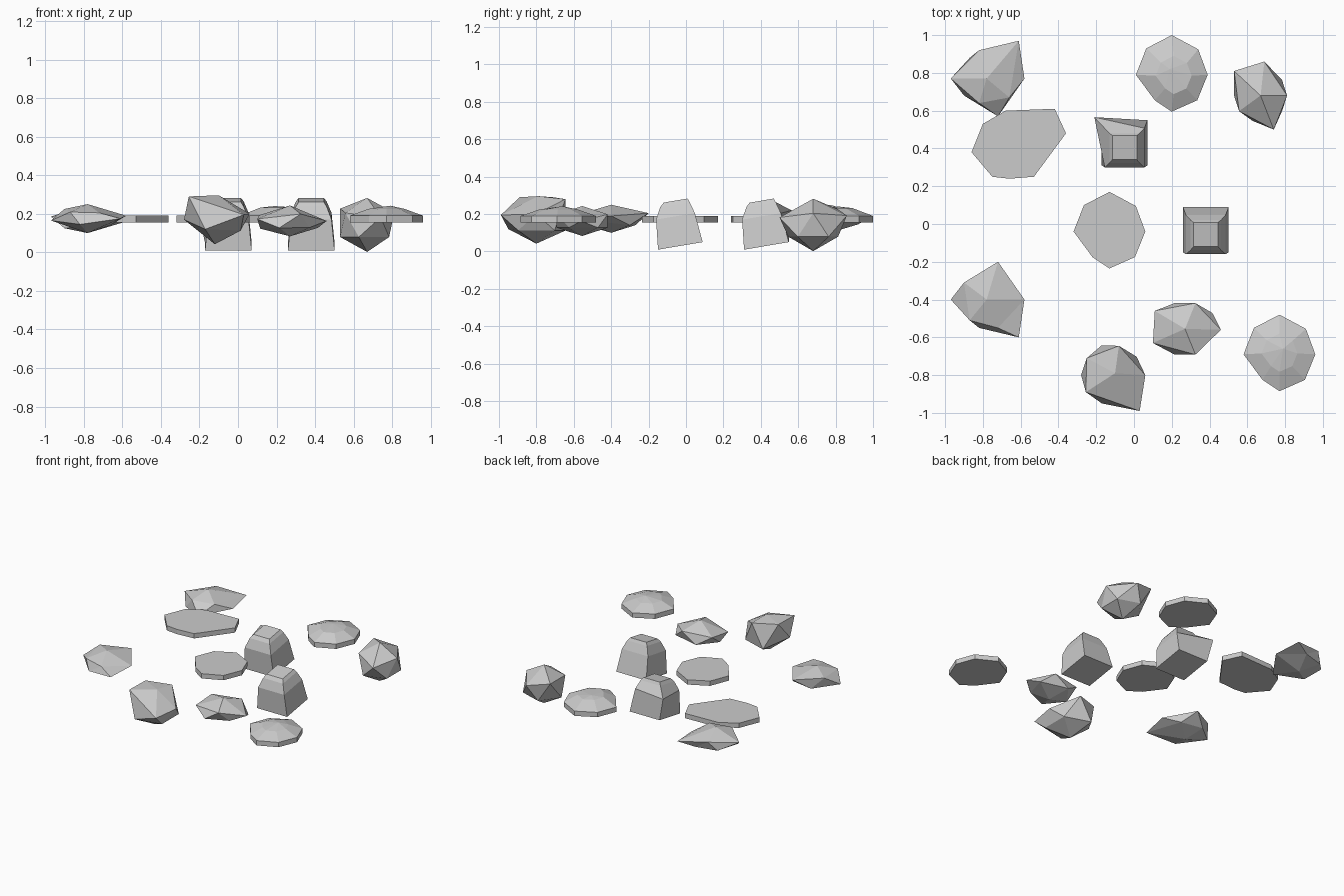
import bpy, bmesh
from math import radians, pi
from mathutils import Matrix, Vector

if "Cube" in bpy.data.objects:
    bpy.data.objects.remove(bpy.data.objects["Cube"])


def finish(name, bm, matrix=Matrix()):
    bm.transform(matrix)
    bmesh.ops.recalc_face_normals(bm, faces=bm.faces)
    mesh = bpy.data.meshes.new(name)
    bm.to_mesh(mesh)
    bm.free()
    ob = bpy.data.objects.new(name, mesh)
    bpy.context.collection.objects.link(ob)
    return ob


def boulder(name, loc, size, pulls, turn=0):
    """Twenty-sided stone; pulls move single corners (offsets from centre).
    Corner 0 = bottom, 1-5 lower ring, 6-10 upper ring, 11 = top."""
    bm = bmesh.new()
    bmesh.ops.create_icosphere(bm, subdivisions=1, radius=1)
    bmesh.ops.scale(bm, vec=size, verts=bm.verts)
    bm.verts.ensure_lookup_table()
    for i, co in pulls.items():
        bm.verts[i].co = co
    finish(name, bm, Matrix.Translation(loc) @ Matrix.Rotation(turn, 4, 'X'))


def loft(bm, rings, apex=None):
    """Stack rings of points, cap the bottom and close the top."""
    rows = [[bm.verts.new(p) for p in r] for r in rings]
    n = len(rows[0])
    bm.faces.new(rows[0][::-1])
    for a, b in zip(rows, rows[1:]):
        for i in range(n):
            j = (i + 1) % n
            bm.faces.new((a[i], a[j], b[j], b[i]))
    top = rows[-1]
    if apex:
        tip = bm.verts.new(apex)
        for i in range(n):
            bm.faces.new((top[i], top[(i + 1) % n], tip))
    else:
        bm.faces.new(top)


def slab(name, loc, outline, hump=None, apex=None):
    """Flat paving stone, optionally with a faceted hump on top."""
    rings = [[(x, y, z) for x, y in outline] for z in (0.155, 0.19)]
    if hump:
        s, dx, dy, z = hump
        rings.append([(x * s + dx, y * s + dy, z) for x, y in outline])
    bm = bmesh.new()
    loft(bm, rings, apex)
    if hump:
        bmesh.ops.triangulate(bm, faces=[f for f in bm.faces if f.normal.z >= 0 and
                                         max(v.co.z for v in f.verts) > 0.2])
    finish(name, bm, Matrix.Translation((*loc, 0)))


def block(name, loc, corner=None):
    """Tilted, tapering block with a chamfered top."""
    rings = []
    for h, r, dy in ((0, .121, 0), (.16, .105, 0), (.222, .08, .008), (.243, .065, .015)):
        rings.append([(x * r, y * r + dy, h) for x, y in ((-1, -1), (1, -1), (1, 1), (-1, 1))])
    if corner:
        rings[1][3] = corner
    bm = bmesh.new()
    loft(bm, rings)
    finish(name, bm, Matrix.Translation((*loc, 0.03)) @ Matrix.Rotation(radians(9.5), 4, 'X'))


# boulders
flat_pulls = {1: (.17, -.2, 0), 2: (-.04, -.15, -.03), 3: (-.19, 0, -.01),
              4: (-.04, .13, -.034), 5: (.12, .1, -.034), 6: (.06, -.15, .03),
              7: (-.09, -.11, .034), 8: (-.12, .09, .05), 9: (.06, .2, .03), 10: (.2, 0, .015)}
boulder("flat_boulder_front", (-.78, -.40, .175), (.22, .22, .075), flat_pulls)
boulder("flat_boulder_back", (-.78, .77, .175), (.22, .22, .075), flat_pulls, pi)
boulder("tall_boulder", (.67, .68, .142), (.157, .157, .14),
        {6: (.07, -.18, .04), 8: (-.14, .13, .085), 9: (.02, .18, .05)})
boulder("large_boulder", (-.12, -.80, .17), (.185, .185, .128),
        {6: (.15, -.19, .025), 7: (-.135, -.09, .12), 8: (-.13, .09, .12),
         9: (.04, .155, .11), 10: (.18, 0, .03), 3: (-.16, 0, 0), 2: (-.05, -.15, -.05),
         11: (.02, .01, .126)})
boulder("small_boulder", (.27, -.555, .163), (.2, .16, .08),
        {1: (.1, -.07, -.035), 3: (-.155, 0, -.04), 7: (-.17, -.075, .01),
         8: (-.16, .095, .03), 10: (.19, -.005, 0)})

# slabs
octagon = [(0, -.205), (.135, -.145), (.19, -.01), (.14, .125),
           (0, .2), (-.135, .13), (-.19, -.01), (-.09, -.145)]
slab("wide_slab", (0, 0), [(-.86, .38), (-.75, .25), (-.66, .24), (-.53, .25),
                           (-.36, .48), (-.42, .61), (-.68, .60), (-.80, .53)])
slab("middle_slab", (-.13, -.03), octagon)
slab("humped_slab_back", (.2, .8), octagon, (.5, .01, -.01, .232), (-.01, .02, .24))
slab("humped_slab_front", (.77, -.68), octagon, (.5, 0, 0, .225), (.02, .02, .242))

# blocks
block("block_front", (.38, -.03))
block("block_back", (-.05, .43), (-.16, .165, .165))
